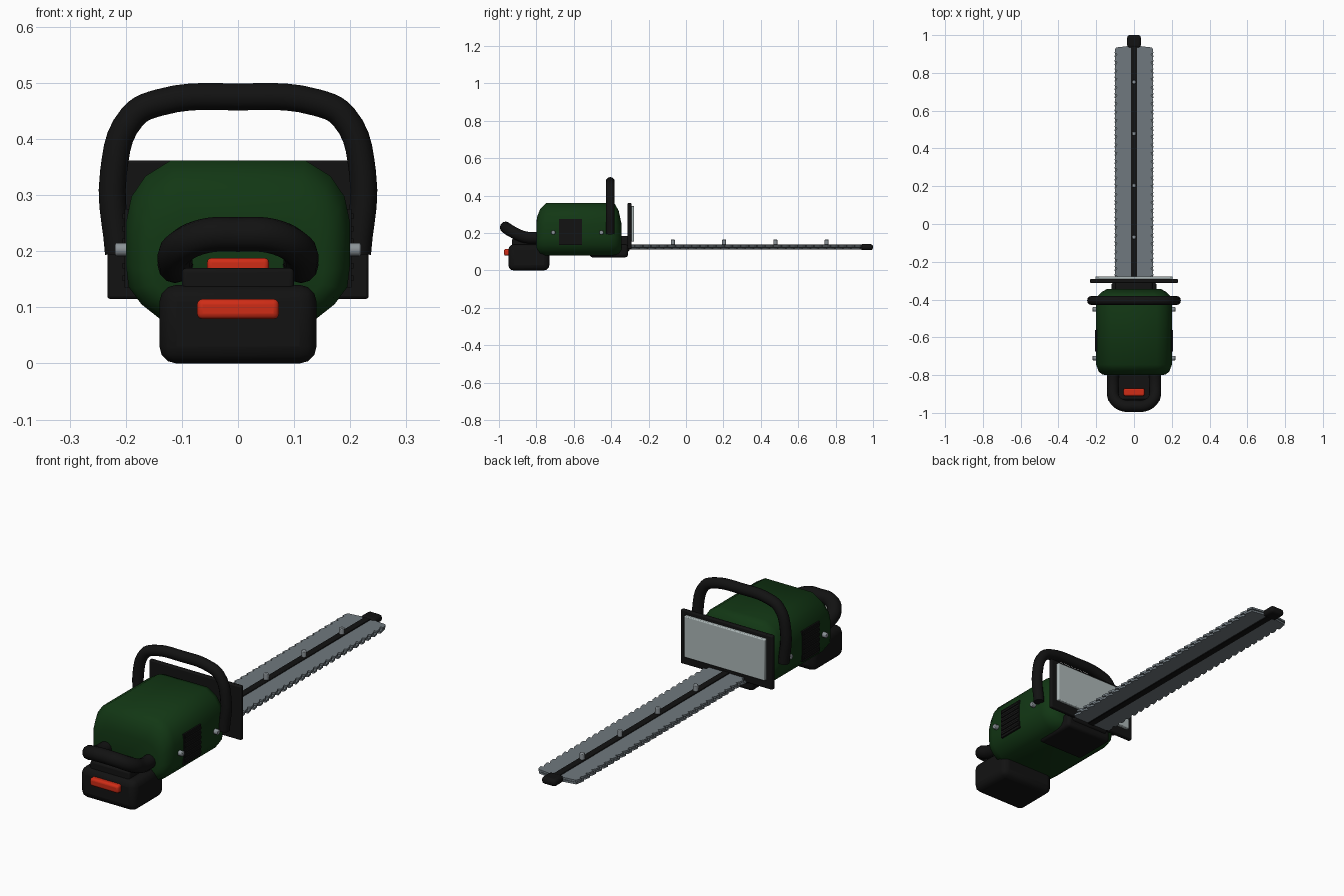
import bpy, bmesh, math
from mathutils import Vector

if "Cube" in bpy.data.objects:
    bpy.data.objects.remove(bpy.data.objects["Cube"])


def material(name, rgb):
    m = bpy.data.materials.new(name)
    m.diffuse_color = (*rgb, 1)
    m.use_nodes = True
    m.node_tree.nodes["Principled BSDF"].inputs["Base Color"].default_value = m.diffuse_color
    return m


GREEN = material("dark_green", (0.006, 0.038, 0.007))
BLACK = material("black", (0.006, 0.006, 0.006))
STEEL = material("blade_steel", (0.16, 0.19, 0.21))
BOLT = material("bolt_grey", (0.26, 0.29, 0.31))
RED = material("red", (0.62, 0.025, 0.008))
PANEL = material("pale_panel", (0.42, 0.48, 0.48))


def finish(name, bm, mat, bevel=0, seg=3, angle=40):
    bmesh.ops.recalc_face_normals(bm, faces=bm.faces)
    me = bpy.data.meshes.new(name)
    bm.to_mesh(me)
    bm.free()
    ob = bpy.data.objects.new(name, me)
    bpy.context.collection.objects.link(ob)
    me.materials.append(mat)
    if bevel:
        mod = ob.modifiers.new("Bevel", 'BEVEL')
        mod.width, mod.segments, mod.limit_method = bevel, seg, 'ANGLE'
    select(ob)
    bpy.ops.object.shade_smooth_by_angle(angle=math.radians(angle))
    return ob


def select(ob):
    bpy.ops.object.select_all(action='DESELECT')
    ob.select_set(True)
    bpy.context.view_layer.objects.active = ob


def box(name, x, y, z, mat, bevel=0, seg=3):
    """Box from (min, max) ranges on each axis."""
    bm = bmesh.new()
    bmesh.ops.create_cube(bm, size=1)
    for v in bm.verts:
        v.co = [r[0] + (c + 0.5) * (r[1] - r[0]) for c, r in zip(v.co, (x, y, z))]
    return finish(name, bm, mat, bevel, seg)


def cylinder(name, a, b, r, mat, bevel=0.003):
    a, b = Vector(a), Vector(b)
    bm = bmesh.new()
    bmesh.ops.create_cone(bm, cap_ends=True, segments=16, radius1=r, radius2=r, depth=(b - a).length)
    rot = (b - a).to_track_quat('Z', 'Y').to_matrix()
    for v in bm.verts:
        v.co = rot @ v.co + (a + b) / 2
    return finish(name, bm, mat, bevel, 2)


def prism(name, pts, z0, z1, mat):
    """Plan outline extruded upwards."""
    bm = bmesh.new()
    f = bm.faces.new([bm.verts.new((x, y, z0)) for x, y in pts])
    ext = bmesh.ops.extrude_face_region(bm, geom=[f])
    for v in ext["geom"]:
        if isinstance(v, bmesh.types.BMVert):
            v.co.z = z1
    return finish(name, bm, mat, angle=20)


def tube(name, half, r, mat):
    """Round tube along a path mirrored about x = 0; last point lies on x = 0."""
    pts = half + [(-x, y, z) for x, y, z in half[-2::-1]]
    cu = bpy.data.curves.new(name, 'CURVE')
    cu.dimensions = '3D'
    cu.bevel_depth, cu.bevel_resolution, cu.use_fill_caps = r, 4, True
    sp = cu.splines.new('BEZIER')
    sp.resolution_u = 5
    sp.bezier_points.add(len(pts) - 1)
    for p, co in zip(sp.bezier_points, pts):
        p.co = co
        p.handle_left_type = p.handle_right_type = 'AUTO'
    ob = bpy.data.objects.new(name, cu)
    bpy.context.collection.objects.link(ob)
    cu.materials.append(mat)
    select(ob)
    bpy.ops.object.convert(target='MESH')
    bpy.ops.object.shade_smooth_by_angle(angle=math.radians(50))


# Motor housing: one cross-section lofted along y (y, width scale, bottom, top)
section = [(0.14, 0), (0.172, 0.09), (0.195, 0.2), (0.2, 0.35), (0.2, 0.6),
           (0.19, 0.77), (0.165, 0.9), (0.12, 1)]
section += [(-x, t) for x, t in reversed(section)]
rings = [(-0.80, 0.76, 0.11, 0.26), (-0.795, 0.85, 0.10, 0.29), (-0.78, 0.94, 0.085, 0.328),
         (-0.745, 1, 0.08, 0.362), (-0.41, 1, 0.08, 0.362), (-0.38, 0.95, 0.082, 0.355),
         (-0.36, 0.86, 0.09, 0.32), (-0.345, 0.72, 0.10, 0.25)]
bm = bmesh.new()
loops = [[bm.verts.new((x * s, y, b + t * (h - b))) for x, t in section] for y, s, b, h in rings]
for p, q in zip(loops, loops[1:]):
    for i in range(len(section)):
        j = (i + 1) % len(section)
        bm.faces.new((p[i], p[j], q[j], q[i]))
bm.faces.new(loops[0])
bm.faces.new(loops[-1])
finish("motor_housing", bm, GREEN, angle=50)

# Gearbox under the nose and neck to the guard
box("gearbox", (-0.12, 0.12), (-0.515, -0.31), (0.07, 0.14), BLACK, 0.015)
box("gearbox_neck", (-0.10, 0.10), (-0.38, -0.30), (0.10, 0.185), BLACK, 0.015)

# Battery, its deck and release button
box("battery", (-0.14, 0.14), (-0.95, -0.73), (0, 0.14), BLACK, 0.03)
box("battery_deck", (-0.10, 0.10), (-0.93, -0.76), (0.12, 0.17), BLACK, 0.008)
box("release_button", (-0.073, 0.073), (-0.973, -0.94), (0.079, 0.115), RED, 0.01)

# Rear handle loop and trigger
tube("rear_handle", [(0.11, -0.77, 0.175), (0.112, -0.86, 0.178), (0.105, -0.925, 0.205),
                     (0.06, -0.96, 0.227), (0, -0.963, 0.23)], 0.031, BLACK)
box("trigger", (-0.055, 0.055), (-0.91, -0.87), (0.16, 0.188), RED, 0.008)

# Front bail handle
tube("front_handle", [(0.213, -0.405, 0.195), (0.222, -0.405, 0.34), (0.188, -0.405, 0.44),
                      (0.14, -0.405, 0.465), (0, -0.405, 0.475)], 0.024, BLACK)

# Hand guard: black plate with pale panel on the blade side
box("hand_guard", (-0.233, 0.233), (-0.312, -0.292), (0.115, 0.362), BLACK, 0.005, 2)
box("guard_panel", (-0.205, 0.205), (-0.295, -0.277), (0.155, 0.345), PANEL, 0.004, 2)

# Side vents with slats, and side bolts
for s, side in ((1, "right"), (-1, "left")):
    box(f"vent_{side}", sorted((s * 0.19, s * 0.202)), (-0.68, -0.555), (0.135, 0.275), BLACK)
    for i in range(6):
        z = 0.147 + i * 0.022
        box(f"vent_slat_{side}_{i}", sorted((s * 0.195, s * 0.206)), (-0.675, -0.56), (z, z + 0.01), BLACK)
    for i, y in enumerate((-0.71, -0.452)):
        cylinder(f"side_bolt_{side}_{i}", (s * 0.17, y, 0.203), (s * 0.219, y, 0.203), 0.012, BOLT)


# Two sliding blades with offset saw teeth
def blade(name, shift, z0, z1):
    start, end, n = -0.30, 0.92, 28
    step = (end - start) / n
    edge = [(0.088, start)]
    for i in range(n):
        y = start + (i + shift) * step
        edge += [(0.090, y + 0.1 * step), (0.103, y + 0.2 * step), (0.099, y + 0.75 * step)]
    edge += [(0.095, end + 0.01 + shift * 0.01), (0.03, end + 0.022)]
    prism(name, edge + [(-x, y) for x, y in reversed(edge)], z0, z1, STEEL)


blade("lower_blade", 0, 0.114, 0.123)
blade("upper_blade", 0.45, 0.126, 0.135)

# Centre bar, tip and blade bolts
box("blade_bar", (-0.017, 0.017), (-0.32, 0.95), (0.111, 0.138), BLACK, 0.002, 1)
box("blade_tip", (-0.036, 0.036), (0.932, 1.0), (0.109, 0.141), BLACK, 0.013)
for i in range(4):
    y = -0.07 + i * 0.274
    cylinder(f"blade_bolt_{i}", (0, y, 0.12), (0, y, 0.165), 0.011, BOLT)
